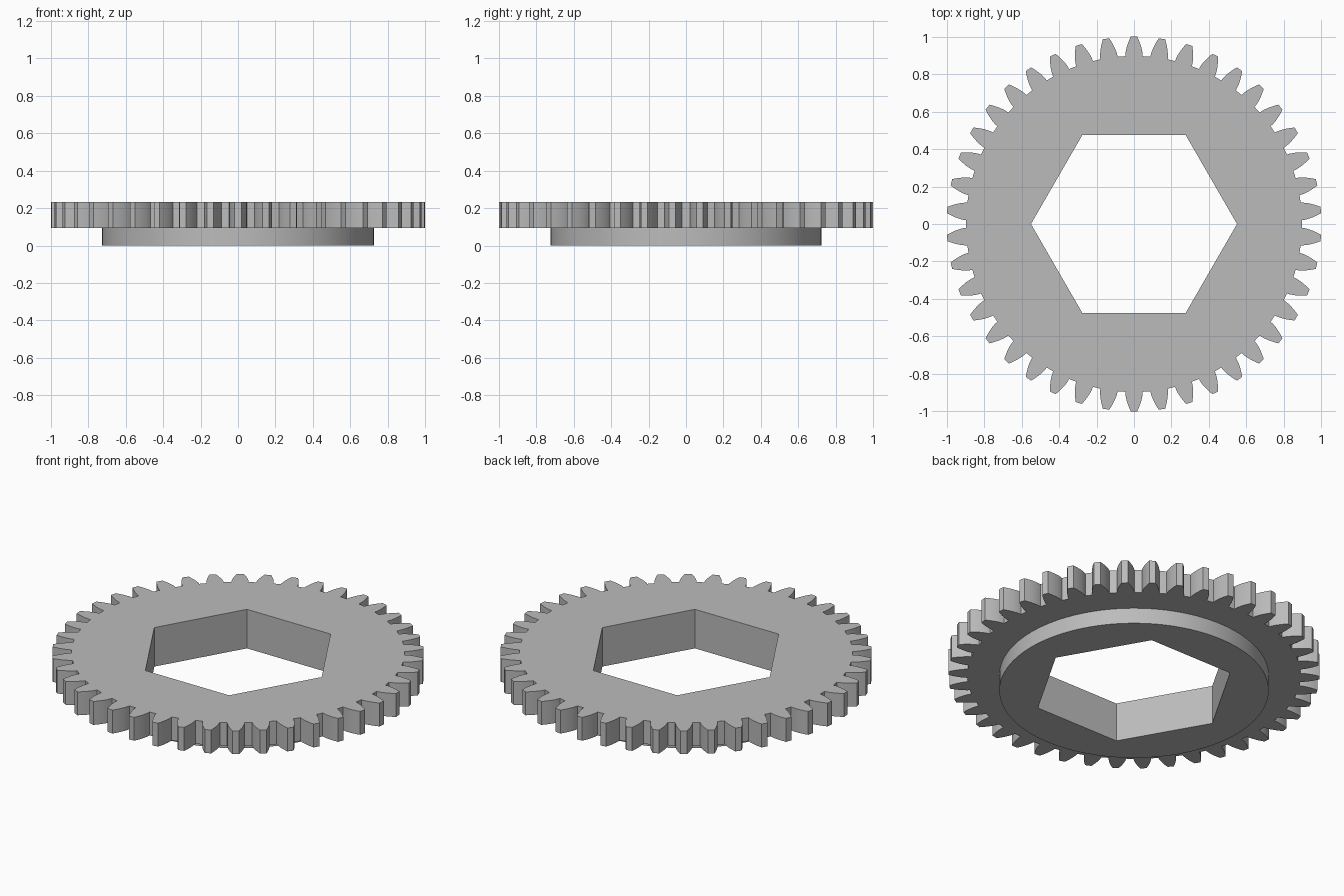
import bpy
import bmesh
from math import cos, sin, tan, pi, acos, radians

cube = bpy.data.objects.get("Cube")
if cube:
    bpy.data.objects.remove(cube, do_unlink=True)

# Gear proportions: standard involute teeth, tip radius 1
TEETH = 42
MODULE = 2 / (TEETH + 2)
PITCH_R = MODULE * TEETH / 2
BASE_R = PITCH_R * cos(radians(20))
TIP_R = 1.0
HUB_R, HEX_R = 0.725, 0.55
HUB_Z, TOP_Z = 0.093, 0.232
FLANK_STEPS = 6


def involute(a):
    return tan(a) - a


def polygon(radius, sides):
    return [(radius * cos(2 * pi * i / sides), radius * sin(2 * pi * i / sides))
            for i in range(sides)]


def gear_outline():
    base_half = pi / (2 * TEETH) + involute(radians(20))
    flank = []
    for i in range(FLANK_STEPS + 1):
        r = BASE_R + (TIP_R - BASE_R) * i / FLANK_STEPS
        flank.append((r, base_half - involute(acos(min(1, BASE_R / r)))))
    tooth = [(r, -a) for r, a in flank] + [(TIP_R, 0)] + flank[::-1]
    points = []
    for t in range(TEETH):
        centre = pi / 2 + 2 * pi * t / TEETH
        points += [(r * cos(centre + a), r * sin(centre + a)) for r, a in tooth]
    return points


bm = bmesh.new()


def wall(outline, z0, z1):
    """Upright wall along a closed outline; returns its lower and upper edges."""
    low = [bm.verts.new((x, y, z0)) for x, y in outline]
    high = [bm.verts.new((x, y, z1)) for x, y in outline]
    rings = [], []
    for i in range(len(outline)):
        j = (i + 1) % len(outline)
        bm.faces.new((low[i], low[j], high[j], high[i]))
        rings[0].append(bm.edges.get((low[i], low[j])))
        rings[1].append(bm.edges.get((high[i], high[j])))
    return rings


def flat_ring(outer, inner):
    bmesh.ops.triangle_fill(bm, edges=outer + inner, use_beauty=True)


# Toothed rim, round hub below it, and hexagonal bore through both
rim_low, rim_high = wall(gear_outline(), HUB_Z, TOP_Z)
hub_low, hub_high = wall(polygon(HUB_R, 128), 0, HUB_Z)
bore_low, bore_high = wall(polygon(HEX_R, 6), 0, TOP_Z)
flat_ring(rim_high, bore_high)
flat_ring(rim_low, hub_high)
flat_ring(hub_low, bore_low)
bmesh.ops.recalc_face_normals(bm, faces=bm.faces)

mesh = bpy.data.meshes.new("gear_with_hub")
bm.to_mesh(mesh)
bm.free()
gear = bpy.data.objects.new("gear_with_hub", mesh)
bpy.context.collection.objects.link(gear)

# Plain grey material
grey = bpy.data.materials.new("plain grey")
grey.use_nodes = True
colour = (0.5, 0.5, 0.5, 1)
grey.diffuse_color = colour
grey.node_tree.nodes["Principled BSDF"].inputs["Base Color"].default_value = colour
mesh.materials.append(grey)

bpy.context.view_layer.objects.active = gear
gear.select_set(True)
bpy.ops.object.shade_smooth_by_angle(angle=radians(25))
